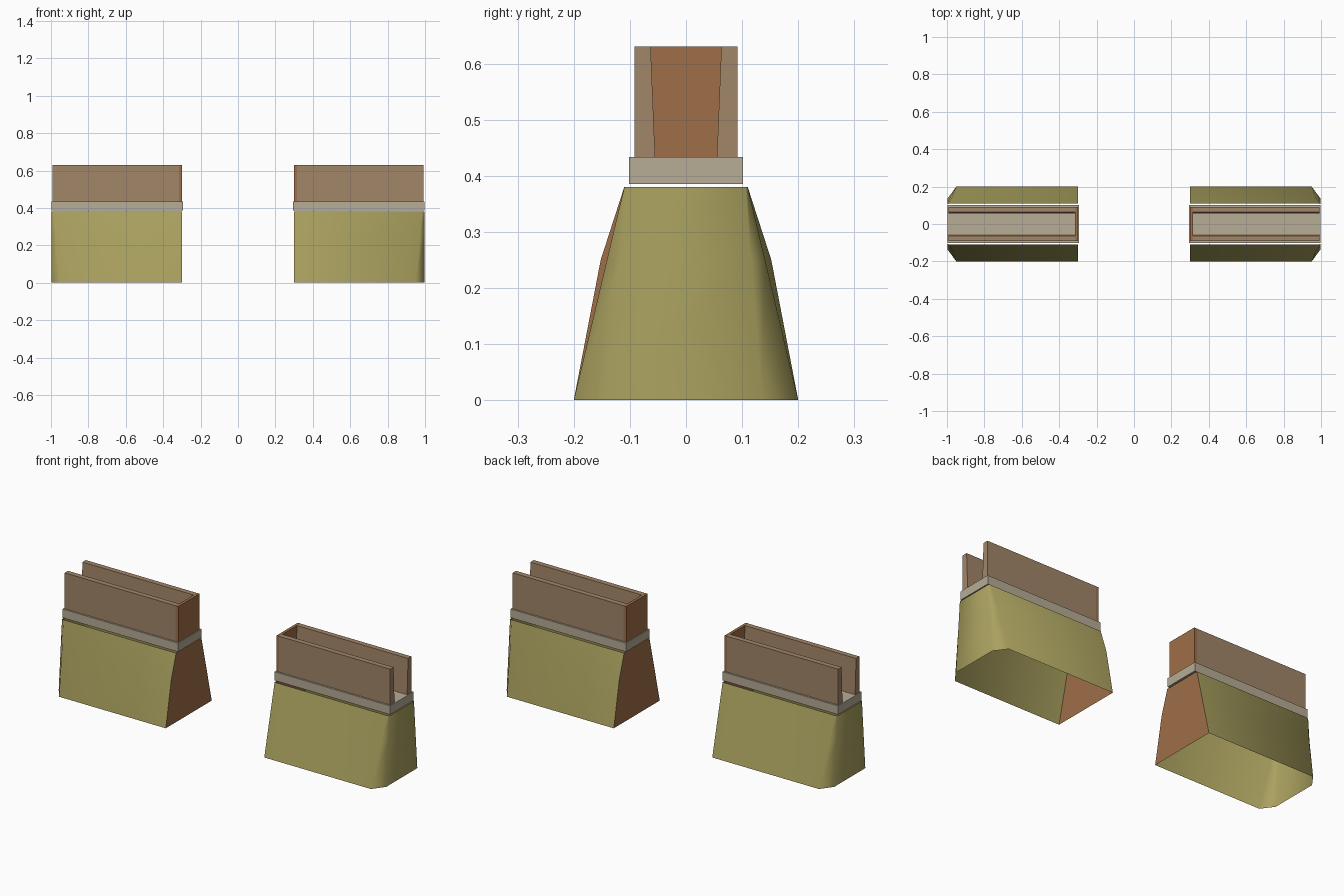
import bpy, math
from mathutils import Matrix

if "Cube" in bpy.data.objects:
    bpy.data.objects.remove(bpy.data.objects["Cube"])


def mat(name, rgb):
    m = bpy.data.materials.new(name)
    lin = [((c / 255 + 0.055) / 1.055) ** 2.4 for c in rgb]
    m.diffuse_color = (*lin, 1)
    m.use_nodes = True
    m.node_tree.nodes["Principled BSDF"].inputs["Base Color"].default_value = m.diffuse_color
    return m


OLIVE = mat("olive_cloth", (170, 161, 95))
ORANGE = mat("orange_brown", (158, 111, 72))
BROWN = mat("dusty_brown", (162, 134, 105))
GREY = mat("warm_grey", (183, 172, 150))


def make(name, verts, faces, material, turned, smooth=False):
    me = bpy.data.meshes.new(name)
    me.from_pydata(verts, [], faces)
    me.materials.append(material)
    if turned:  # second half is the first turned half way round
        me.transform(Matrix.Rotation(math.pi, 4, 'Z'))
    ob = bpy.data.objects.new(name, me)
    bpy.context.collection.objects.link(ob)
    if smooth:
        me.polygons.foreach_set("use_smooth", [True] * len(me.polygons))
    return ob


def prism(name, profile, x0, x1, material, turned):
    """Extrude a counter-clockwise (y, z) profile along x."""
    n = len(profile)
    verts = [(x, y, z) for x in (x0, x1) for y, z in profile]
    faces = [tuple(reversed(range(n))), tuple(range(n, 2 * n))]
    faces += [(i, (i + 1) % n, (i + 1) % n + n, i + n) for i in range(n)]
    return make(name, verts, faces, material, turned)


def rect(w, z0, z1):
    return [(-w, z0), (w, z0), (w, z1), (-w, z1)]


for side, turned in (("right", False), ("left", True)):
    # Flared open skirt with chamfered outer corners, bulging at one inner edge
    # each row: z, front inner y, corner x, corner y, outer end y, back inner y
    rows = [(0.0, 0.2, 0.95, 0.2, 0.135, 0.2),
            (0.25, 0.141, 0.973, 0.141, 0.116, 0.152),
            (0.38, 0.11, 0.986, 0.11, 0.106, 0.11)]
    verts = []
    for z, fy, cx, cy, ey, by in rows:
        verts += [(0.3, -fy, z), (cx, -cy, z), (0.998, -ey, z),
                  (0.998, ey, z), (cx, cy, z), (0.3, by, z)]
    faces = [(r * 6 + i, r * 6 + i + 1, r * 6 + i + 7, r * 6 + i + 6)
             for r in range(2) for i in range(5)]
    make(side + "_skirt", verts, faces, OLIVE, turned, smooth=True)

    # Flat inner end of the skirt
    ends = [(0.3, -r[1], r[0]) for r in rows] + [(0.3, r[5], r[0]) for r in reversed(rows)]
    make(side + "_skirt_end", ends, [tuple(range(6))], ORANGE, turned)

    # Band between skirt and trough
    prism(side + "_band", rect(0.102, 0.385, 0.433), 0.294, 0.998, GREY, turned)

    # Trough walls, thicker at the foot, open at the outer end
    wall = [(0.055, 0.433), (0.092, 0.433), (0.092, 0.63), (0.063, 0.63)]
    prism(side + "_back_wall", wall, 0.315, 0.992, BROWN, turned)
    prism(side + "_front_wall", [(-y, z) for y, z in reversed(wall)], 0.315, 0.992, BROWN, turned)

    # Closed inner end of the trough
    prism(side + "_end_wall", rect(0.092, 0.433, 0.63), 0.299, 0.315, ORANGE, turned)
